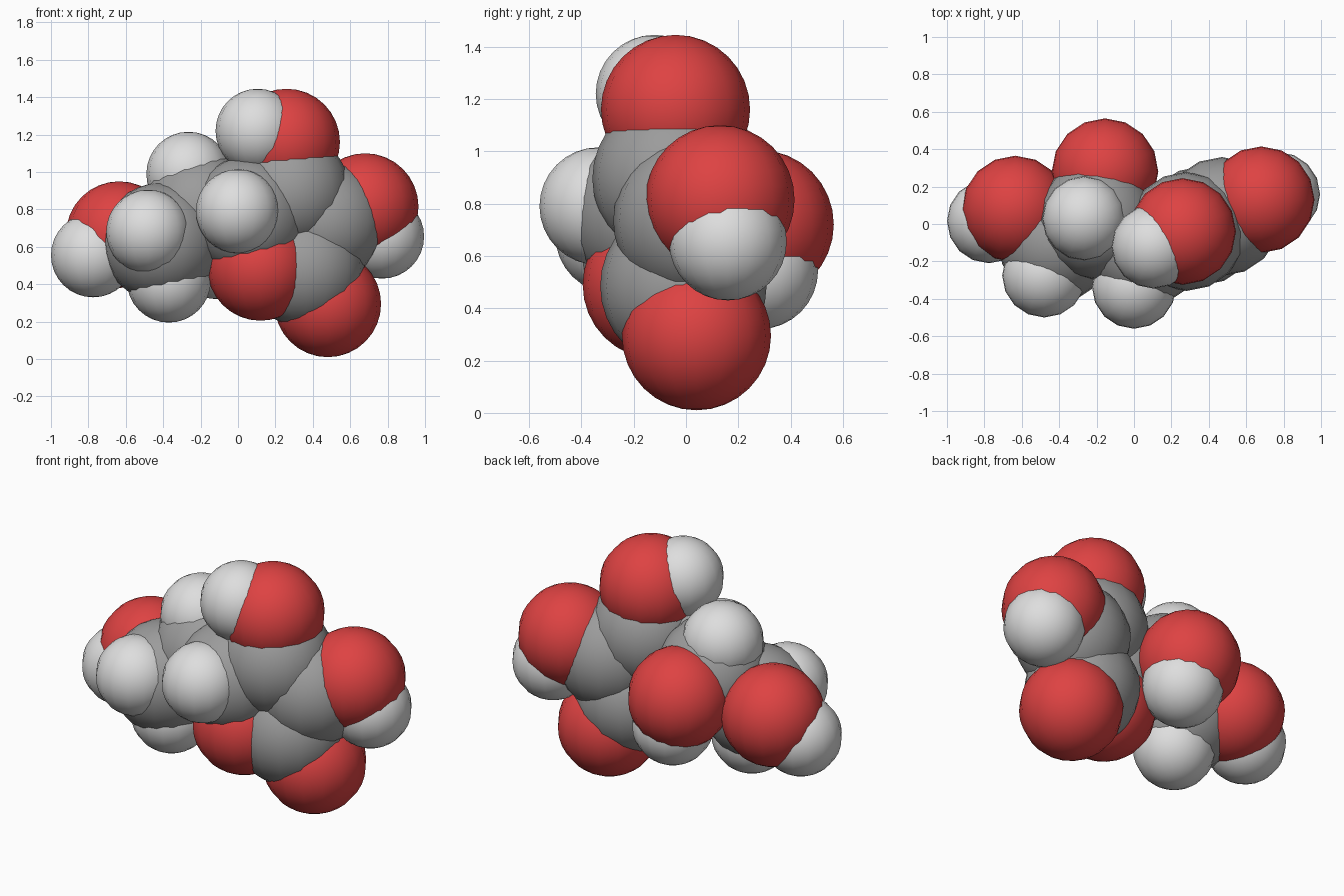
import bpy

cube = bpy.data.objects.get("Cube")
if cube:
    bpy.data.objects.remove(cube, do_unlink=True)


def make_material(name, color):
    mat = bpy.data.materials.new(name)
    mat.use_nodes = True
    mat.diffuse_color = color
    mat.node_tree.nodes["Principled BSDF"].inputs["Base Color"].default_value = color
    return mat


# Each element: sphere radius and flat colour
ELEMENTS = {
    "carbon": (0.318, make_material("mid grey", (0.33, 0.33, 0.33, 1))),
    "oxygen": (0.285, make_material("red", (0.73, 0.055, 0.055, 1))),
    "hydrogen": (0.225, make_material("light grey", (0.73, 0.73, 0.73, 1))),
}


def atom(element, part, *center):
    radius, mat = ELEMENTS[element]
    bpy.ops.mesh.primitive_uv_sphere_add(segments=16, ring_count=16,
                                         radius=radius, location=center)
    obj = bpy.context.object
    obj.name = obj.data.name = f"{element}_{part}"
    obj.data.materials.append(mat)
    bpy.ops.object.shade_smooth()


# Five-sided ring
atom("oxygen", "ring", 0.12, -0.11, 0.49)
atom("carbon", "ring_lower", 0.36, -0.01, 0.485)
atom("carbon", "ring_side", 0.47, 0.04, 0.735)
atom("carbon", "ring_upper", 0.28, -0.04, 0.895)
atom("carbon", "ring_inner", 0.055, -0.125, 0.765)
atom("hydrogen", "ring_front", 0.0, -0.335, 0.79)

# Groups attached to the ring
atom("oxygen", "bottom", 0.48, 0.04, 0.295)
atom("oxygen", "side", 0.68, 0.13, 0.815)
atom("hydrogen", "side", 0.77, 0.16, 0.655)
atom("oxygen", "top", 0.26, -0.04, 1.16)
atom("hydrogen", "top", 0.105, -0.12, 1.22)

# Side chain
atom("carbon", "chain_inner", -0.2, 0.02, 0.79)
atom("hydrogen", "chain_top", -0.265, 0.03, 0.99)
atom("oxygen", "chain_back", -0.155, 0.28, 0.72)
atom("hydrogen", "chain_back", -0.11, 0.28, 0.545)
atom("carbon", "chain_outer", -0.41, -0.095, 0.625)
atom("hydrogen", "chain_front", -0.48, -0.275, 0.68)
atom("hydrogen", "chain_bottom", -0.37, -0.1, 0.42)
atom("oxygen", "chain_end", -0.635, 0.08, 0.665)
atom("hydrogen", "chain_end", -0.775, 0.015, 0.555)
